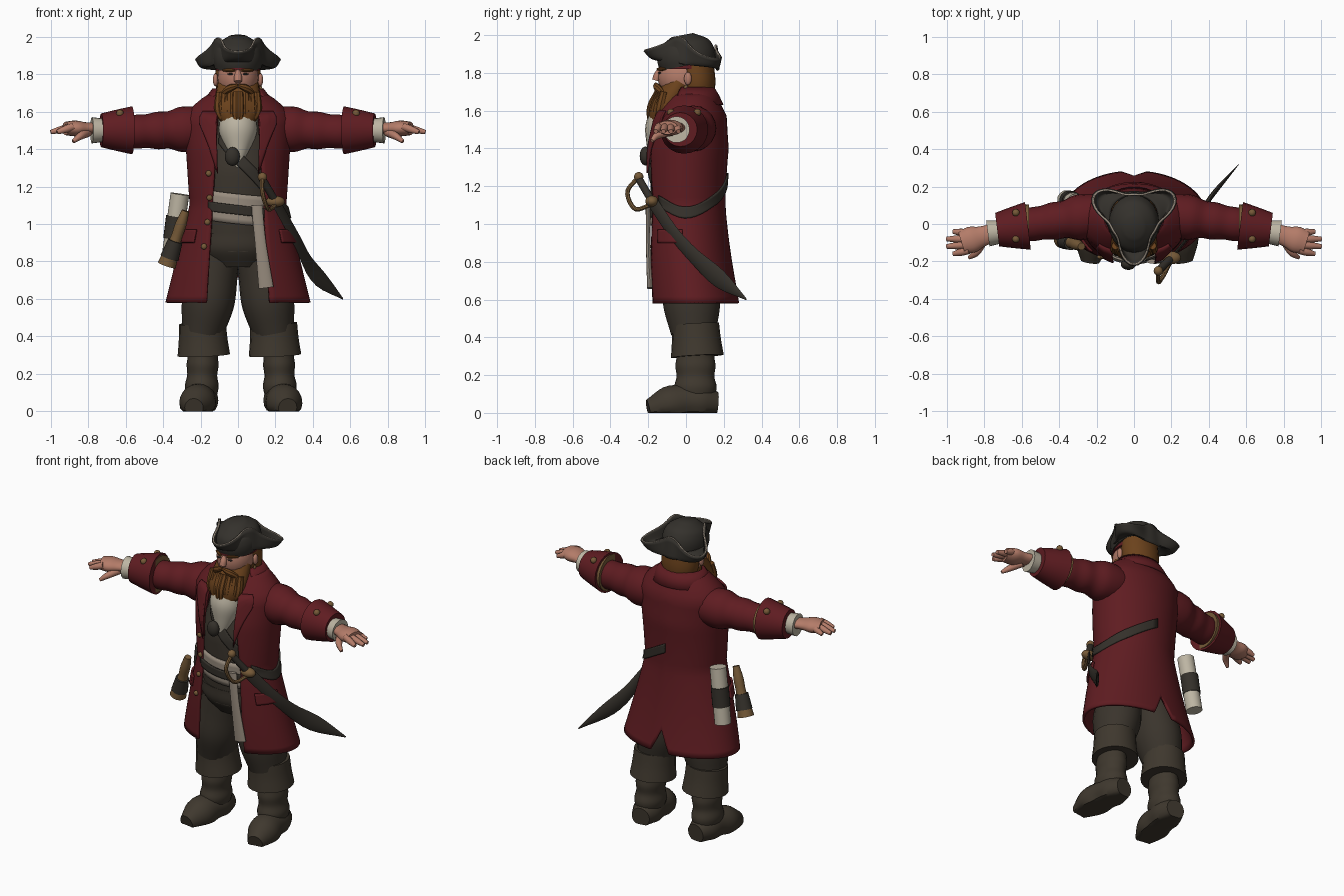
import bpy, bmesh
from math import sin, cos, asin, pi, radians
from mathutils import Vector

if "Cube" in bpy.data.objects:
    bpy.data.objects.remove(bpy.data.objects["Cube"], do_unlink=True)


def material(name, hex_colour):
    srgb = [channel / 255 for channel in bytes.fromhex(hex_colour)]
    colour = [((c + .055) / 1.055) ** 2.4 for c in srgb] + [1]
    mat = bpy.data.materials.new(name)
    mat.use_nodes = True
    mat.diffuse_color = colour
    bsdf = mat.node_tree.nodes["Principled BSDF"]
    bsdf.inputs["Base Color"].default_value = colour
    bsdf.inputs["Roughness"].default_value = .8
    return mat


RED = material("coat red", "5f1c21")
CLOTH = material("dark cloth", "3a342c")
HAT = material("hat felt", "34312c")
BOOT = material("boot leather", "3f382e")
LEATHER = material("strap leather", "34302a")
SKIN = material("skin", "b47c69")
HAIR = material("ginger hair", "6b421c")
CREAM = material("cream linen", "bdb5a3")
SASH = material("sash linen", "988c7e")
BRASS = material("brass", "765a38")
made = []


def spline(values, t):
    """Smooth curve through evenly spaced numbers or vectors."""
    last = len(values) - 1
    i = min(int(t * last), last - 1)
    f = t * last - i
    a, b = values[i], values[i + 1]
    before = values[i - 1] if i else a * 2 - b
    after = values[i + 2] if i + 2 <= last else b * 2 - a
    leave, arrive = (b - before) / 2, (after - a) / 2
    return (a + leave * f + ((b - a) * 3 - leave * 2 - arrive) * f ** 2
            + ((a - b) * 2 + leave + arrive) * f ** 3)


def loft(name, mat, rings, closed=False, capped=False, thick=0):
    """Skin a list of rings with quads."""
    bm = bmesh.new()
    rows = [[bm.verts.new(point) for point in ring] for ring in rings]
    count = len(rows[0])
    for lower, upper in zip(rows, rows[1:]):
        for i in range(count if closed else count - 1):
            j = (i + 1) % count
            bm.faces.new((lower[i], lower[j], upper[j], upper[i]))
    if capped:
        bm.faces.new(rows[0])
        bm.faces.new(rows[-1])
    bmesh.ops.recalc_face_normals(bm, faces=bm.faces[:])
    mesh = bpy.data.meshes.new(name)
    bm.to_mesh(mesh)
    bm.free()
    mesh.materials.append(mat)
    obj = bpy.data.objects.new(name, mesh)
    bpy.context.collection.objects.link(obj)
    if thick:
        modifier = obj.modifiers.new("thickness", "SOLIDIFY")
        modifier.thickness, modifier.offset = thick, 0
    made.append(obj)


def limb(name, mat, path, radii, flat=1, ref=None, side=1, steps=16, sides=20):
    """Round form along a smooth path; flat scales its depth, ref sets the depth direction."""
    points = [Vector((x * side, y, z)) for x, y, z in path]
    whole = (points[-1] - points[0]).normalized()
    ref = Vector(ref or ((0, 1, 0) if abs(whole.z) > .7 else (0, 0, 1)))
    centres = [spline(points, i / steps) for i in range(steps + 1)]
    rings = []
    for i, centre in enumerate(centres):
        along = centres[min(i + 1, steps)] - centres[max(i - 1, 0)]
        across = along.cross(ref).normalized()
        depth = across.cross(along).normalized() * flat
        radius = spline(radii, i / steps)
        ring = []
        for k in range(sides):
            turn = 2 * pi * k / sides
            p = centre + (across * cos(turn) + depth * sin(turn)) * radius
            ring.append((p.x, p.y, max(p.z, 0)))
        rings.append(ring)
    loft(name, mat, rings, closed=True, capped=True)


def ball(name, mat, centre, size):
    bpy.ops.mesh.primitive_uv_sphere_add(segments=20, ring_count=12, location=centre, scale=size)
    obj = bpy.context.object
    obj.name = name
    obj.data.materials.append(mat)
    made.append(obj)


def surface(body, angle, z, off=0):
    """Point on a body of (height, half width, half depth) rows; angle runs from the front."""
    for low, high in zip(body, body[1:]):
        if z <= high[0] or high is body[-1]:
            f = (z - low[0]) / (high[0] - low[0])
            wide, deep = [off + p + (q - p) * f for p, q in zip(low[1:], high[1:])]
            lean = .13 * (z - 1.15) ** 2
            return Vector((wide * sin(angle), lean - deep * cos(angle), z))


def band(name, mat, body, stops, off=.012):
    """Strap laid on a body through (angle, low edge, high edge) stops."""
    stops = [Vector(stop) for stop in stops]
    lines = []
    for i in range(17):
        angle, low, high = spline(stops, i / 16)
        lines.append([surface(body, radians(angle), low + (high - low) * j / 6, off)
                      for j in range(7)])
    loft(name, mat, lines, thick=.012)


# Coat: open shell, widening gap down the front, notch at the back of the hem
coat = [(.58, .38, .235), (1.1, .25, .2), (1.4, .27, .21), (1.57, .28, .185),
        (1.65, .21, .135), (1.7, .13, .1)]
rings = []
for row in range(33):
    level = row / 32
    z = .58 + 1.12 * level
    edge = surface(coat, pi / 2, z).x
    start = asin((.1 + .06 * (1.7 - z)) / edge)
    ring = []
    for i in range(61):
        notch = .14 * max(0, 1 - abs(i - 30) / 2)
        ring.append(surface(coat, start + (pi - start) * i / 30, z + notch * (1 - level)))
    rings.append(ring)
loft("coat", RED, rings, thick=.016)
arc = [radians(50 + 10 * i) for i in range(27)]
loft("coat_collar", RED, [[(wide * sin(t), .04 - .8 * wide * cos(t), z) for t in arc]
                          for z, wide in ((1.63, .19), (1.68, .16), (1.72, .13))], thick=.014)

# Waistcoat, shirt front, trouser seat
vest = [(.85, .22, .18), (1.3, .22, .19), (1.6, .16, .12)]
loft("waistcoat", CLOTH, [[surface(vest, 2 * pi * i / 40, .85 + .05 * row) for i in range(40)]
                          for row in range(16)], closed=True, capped=True)
limb("shirt_front", CREAM, [(0, -.18, 1.3), (0, -.09, 1.58)], (.01, .06, .1, .1))
limb("trouser_seat", CLOTH, [(0, 0, .77), (0, 0, .95)], (.15, .23, .24), flat=.75)

# Sash, belts and buttons
band("sash", SASH, vest, [(-60, 1.03, 1.19), (0, 1, 1.16), (60, .98, 1.14)])
band("waist_belt", LEATHER, vest, [(-40, 1.07, 1.12), (40, 1.03, 1.08)], off=.024)
limb("sash_tail", SASH, [(.1, -.2, 1.1), (.12, -.2, .9), (.15, -.19, .66)], (.03, .03, .04), flat=.4)
band("chest_strap", LEATHER, vest, [(-30, 1.43, 1.52), (35, 1.17, 1.25)])
ball("strap_buckle", LEATHER, (-.03, -.215, 1.36), (.04, .03, .05))
band("hip_strap", LEATHER, coat, [(48, 1.09, 1.15), (90, 1.03, 1.09), (136, 1.1, 1.16),
                                  (180, 1.21, 1.27)])
for i in range(4):
    spot = surface(coat, radians(-35), 1.27 - .13 * i, .012)
    ball(f"coat_button_{i + 1}", BRASS, spot, (.016, .012, .016))

for side, word in ((1, "left"), (-1, "right")):
    # Lapel and pocket flap
    band(word + "_lapel", RED, coat, [(side * 23, 1.27, 1.6), (side * 33, 1.42, 1.6),
                                      (side * 43, 1.53, 1.6)], off=.018)
    band(word + "_pocket_flap", RED, coat, [(side * 48, .9, .97), (side * 84, .9, .97)], off=.016)

    # Sleeve, turned cuff with lining, shirt cuff
    limb(word + "_sleeve", RED, [(.18, .05, 1.51), (.4, .02, 1.5), (.6, -.01, 1.49)],
         (.11, .12, .12, .1, .1, .09, .09, .08), side=side, steps=28)
    limb(word + "_cuff_lining", BRASS, [(.56, -.01, 1.5), (.6, -.01, 1.5)], (.115, .11), side=side)
    limb(word + "_sleeve_cuff", RED, [(.566, -.01, 1.5), (.73, -.03, 1.5)], (.128, .11, .09), side=side)
    limb(word + "_shirt_cuff", CREAM, [(.7, -.04, 1.5), (.78, -.05, 1.5)], (.06, .07), side=side)
    for where, y in (("front", -.08), ("back", .06)):
        ball(f"{word}_cuff_button_{where}", BRASS, (side * .63, y, 1.59), (.02, .02, .02))

    # Hand
    limb(word + "_palm", SKIN, [(.76, -.05, 1.51), (.92, -.1, 1.51)], (.05, .055, .07, .06),
         flat=.6, side=side)
    for k, finger in enumerate(("index", "middle", "ring", "little")):
        reach = .965 if finger in ("index", "little") else 1
        limb(f"{word}_{finger}_finger", SKIN, [(.88, .03 * k - .14, 1.52), (reach, .04 * k - .16, 1.49)],
             (.02, .02, .012), side=side, sides=10)
    limb(word + "_thumb", SKIN, [(.8, -.08, 1.49), (.84, -.15, 1.47), (.88, -.18, 1.44)],
         (.025, .02, .01), side=side, sides=10)

    # Breeches and boot, the left foot a little further out
    out = .015 * side
    limb(word + "_breeches", CLOTH, [(.19, .04, .42), (.1, .01, .9)], (.11, .14, .13, .12),
         flat=1.08, side=side)
    limb(word + "_boot_top", BOOT, [(.19 + out / 2, .06, .3), (.19, .05, .47)], (.14, .13, .125), side=side)
    limb(word + "_boot_shaft", BOOT, [(.21 + out, .05, .08), (.2 + out, .05, .36)],
         (.08, .09, .08, .085, .08, .09), flat=1.25, side=side, steps=24)
    limb(word + "_boot_foot", BOOT, [(.2 + out, .165, .05), (.22 + out, 0, .06), (.25 + out, -.2, .02)],
         (.06, .09, .09, .095, .05), side=side)

    # Face details and whiskers
    ball(word + "_ear", SKIN, (side * .12, .01, 1.77), (.014, .02, .034))
    ball(word + "_eye", LEATHER, (side * .04, -.14, 1.8), (.016, .008, .005))
    limb(word + "_brow", HAIR, [(.02, -.15, 1.82), (.08, -.11, 1.82)], (.007, .01, .005),
         side=side, sides=8)
    limb(word + "_moustache", HAIR, [(0, -.16, 1.74), (.05, -.15, 1.72), (.1, -.1, 1.67)],
         (.01, .02, .01), side=side, sides=8)
    for k in range(4):
        x = .01 + .03 * k
        limb(f"{word}_beard_lock_{k + 1}", HAIR,
             [(x, x / 3 - .15, 1.7), (x, x / 2 - .19, 1.6), (x * .6, x / 3 - .18, 1.46 + x * .6)],
             (.02, .024, .005), side=side, sides=8)

# Head
limb("neck", SKIN, [(0, .03, 1.52), (0, .02, 1.72)], (.09, .08))
ball("head", SKIN, (0, -.02, 1.78), (.11, .13, .13))
limb("nose", SKIN, [(0, -.14, 1.82), (0, -.16, 1.76)], (.01, .02, .02))
limb("hair", HAIR, [(0, .07, 1.63), (0, .05, 1.85)], (.09, .12, .12), flat=.8)
limb("beard", HAIR, [(0, -.17, 1.47), (0, -.12, 1.6), (0, -.03, 1.75)],
     (.02, .08, .12, .12, .11), flat=.65)
limb("headscarf", RED, [(0, 0, 1.82), (0, 0, 1.87)], (.12, .12), flat=1.2)
ball("earring", BRASS, (.122, 0, 1.72), (.008, .012, .016))

# Three-cornered hat: brim folds down, out to three corners, then up
brim = [[] for step in range(11)]
for i in range(72):
    t = 2 * pi * i / 72
    peak = cos(1.5 * t) ** 2
    reach = [.13, .14 + .07 * peak ** 2, .13 + .12 * peak ** 2]
    height = [1.86, 1.85 + .03 * cos(t), 1.89 + .03 * cos(t) + .085 * (1 - peak)]
    for step, ring in enumerate(brim):
        out = spline(reach, step / 10)
        ring.append((out * sin(t), .03 - out * cos(t), spline(height, step / 10)))
loft("hat_brim", HAT, brim, closed=True, thick=.014)
loft("hat_trim", SASH, [[(x * .98, y * .98, z + rise) for x, y, z in brim[-1]] for rise in (-.004, .004)],
     closed=True, thick=.008)
limb("hat_crown", HAT, [(0, .01, 1.84), (0, -.02, 2)], (.13, .135, .13, .11, .05), flat=1.15)

# Sabre
limb("sabre_blade", LEATHER, [(.2, -.18, 1.12), (.31, -.04, .92), (.4, .13, .75), (.56, .32, .6)],
     (.035, .035, .04, .05, .004), ref=(.8, -.6, 0), flat=.25, sides=8)
limb("sabre_grip", LEATHER, [(.2, -.18, 1.12), (.13, -.25, 1.24)], (.02, .02))
ball("sabre_pommel", BRASS, (.13, -.25, 1.25), (.025, .025, .025))
ball("sabre_crossguard", BRASS, (.2, -.18, 1.12), (.05, .035, .03))
limb("sabre_knuckle_guard", BRASS, [(.13, -.25, 1.25), (.13, -.31, 1.17), (.16, -.27, 1.08),
                                    (.2, -.19, 1.1)], (.012, .012), ref=(.8, .6, 0), sides=8)

# Scroll and spyglass on the right hip
limb("scroll", CREAM, [(-.31, .11, 1.16), (-.36, .13, .81)], (.05, .05))
limb("scroll_wrap", LEATHER, [(-.33, .12, 1.04), (-.345, .125, .92)], (.054, .054))
limb("spyglass", BRASS, [(-.28, -.12, 1.07), (-.38, -.08, .78)], (.02, .03, .03, .04, .05))
limb("spyglass_grip", LEATHER, [(-.335, -.1, .91), (-.365, -.085, .82)], (.04, .05))

# Smooth shading with sharp edges kept
bpy.ops.object.select_all(action="DESELECT")
for obj in made:
    obj.select_set(True)
bpy.context.view_layer.objects.active = made[0]
bpy.ops.object.shade_smooth_by_angle(angle=radians(40))
